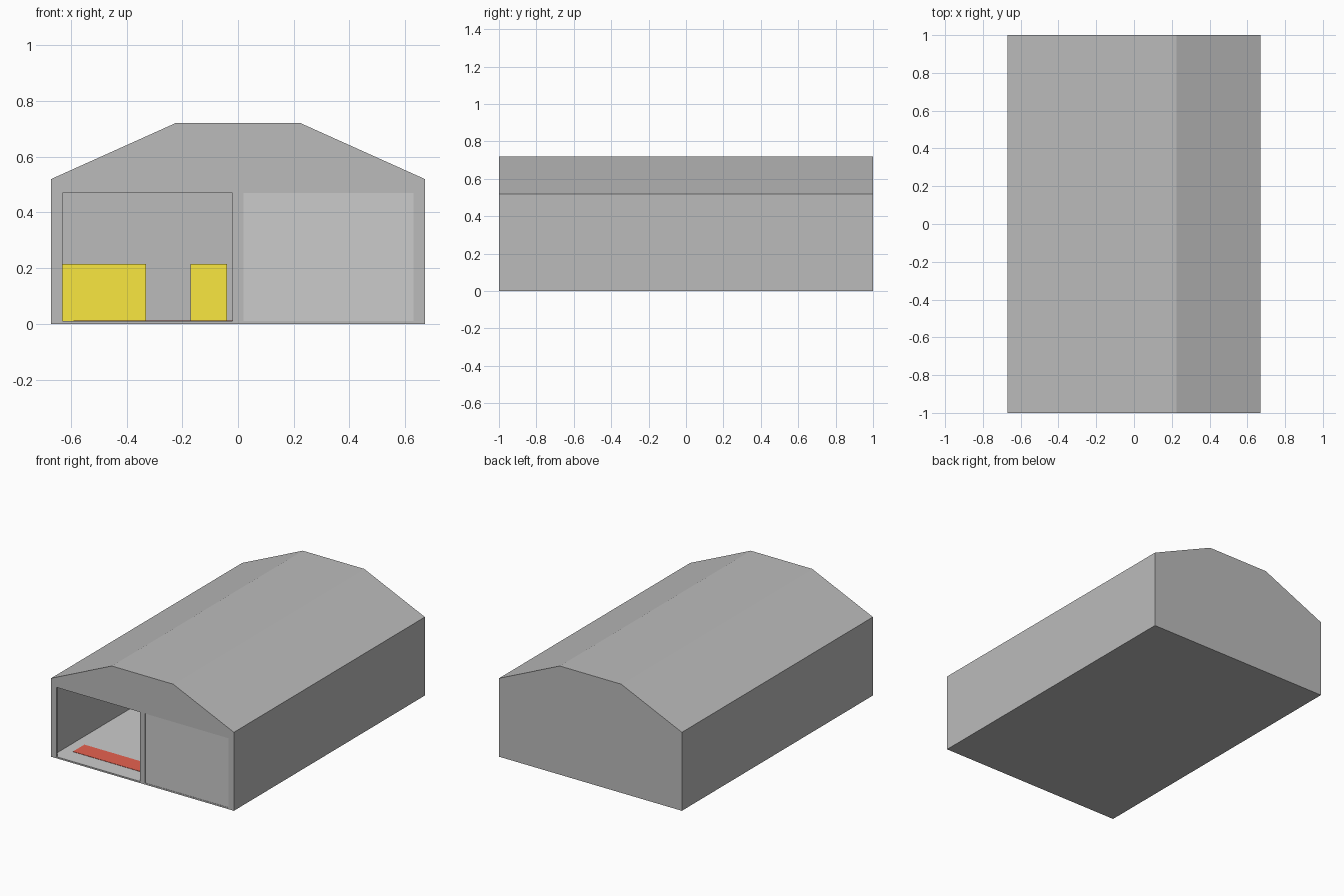
import bpy, bmesh

if "Cube" in bpy.data.objects:
    bpy.data.objects.remove(bpy.data.objects["Cube"])


def material(name, rgb):
    m = bpy.data.materials.new(name)
    m.diffuse_color = (*rgb, 1)
    m.use_nodes = True
    m.node_tree.nodes["Principled BSDF"].inputs["Base Color"].default_value = m.diffuse_color
    return m


def add_object(name, bm, mat=None):
    bmesh.ops.recalc_face_normals(bm, faces=bm.faces)
    mesh = bpy.data.meshes.new(name)
    bm.to_mesh(mesh)
    bm.free()
    ob = bpy.data.objects.new(name, mesh)
    bpy.context.collection.objects.link(ob)
    if mat:
        mesh.materials.append(mat)
    return ob


def prism(name, outline, y0, y1, mat=None):
    """Extrude an x-z outline along y."""
    bm = bmesh.new()
    face = bm.faces.new([bm.verts.new((x, y0, z)) for x, z in outline])
    out = bmesh.ops.extrude_face_region(bm, geom=[face])
    verts = [v for v in out["geom"] if isinstance(v, bmesh.types.BMVert)]
    bmesh.ops.translate(bm, verts=verts, vec=(0, y1 - y0, 0))
    return add_object(name, bm, mat)


def box(name, x, y, z, mat=None):
    outline = [(x[0], z[0]), (x[1], z[0]), (x[1], z[1]), (x[0], z[1])]
    return prism(name, outline, y[0], y[1], mat)


def cut(target, cutter):
    mod = target.modifiers.new("cut", "BOOLEAN")
    mod.operation = "DIFFERENCE"
    mod.solver = "EXACT"
    mod.object = cutter
    bpy.context.view_layer.objects.active = target
    bpy.ops.object.modifier_apply(modifier=mod.name)
    bpy.data.objects.remove(cutter)


def barn_outline(half, base, eave, ridge_half, top):
    right = [(half, base), (half, eave), (ridge_half, top)]
    return right + [(-x, z) for x, z in reversed(right)]


wall_grey = material("wall_grey", (0.5, 0.5, 0.5))
yellow = material("yellow", (0.95, 0.8, 0.05))
red = material("red", (0.8, 0.12, 0.08))

# Hollow shell with thin walls and two doorways
shell = prism("hangar_shell", barn_outline(0.67, 0, 0.52, 0.225, 0.72), -1, 1, wall_grey)
cut(shell, prism("interior_cutter", barn_outline(0.66, 0.008, 0.513, 0.222, 0.71), -0.99, 0.99))
for side in (-1, 1):
    xs = sorted((side * 0.02, side * 0.63))
    cut(shell, box("door_cutter", xs, (-1.1, -0.95), (0.01, 0.47)))

# Closed right door, almost flush with the front
box("closed_door", (0.02, 0.63), (-0.998, -0.992), (0.01, 0.47))

# Pale floor with a red warning stripe
box("floor", (-0.66, 0.66), (-0.99, 0.99), (0.007, 0.01))
box("floor_stripe", (-0.59, 0.59), (-0.885, -0.765), (0.009, 0.012), red)

# Yellow storage crates at the back
for name, xs in (("wide_crate", (-0.635, -0.33)), ("narrow_crate", (-0.17, -0.04))):
    box(name, xs, (0.4, 0.8), (0.01, 0.215), yellow)
